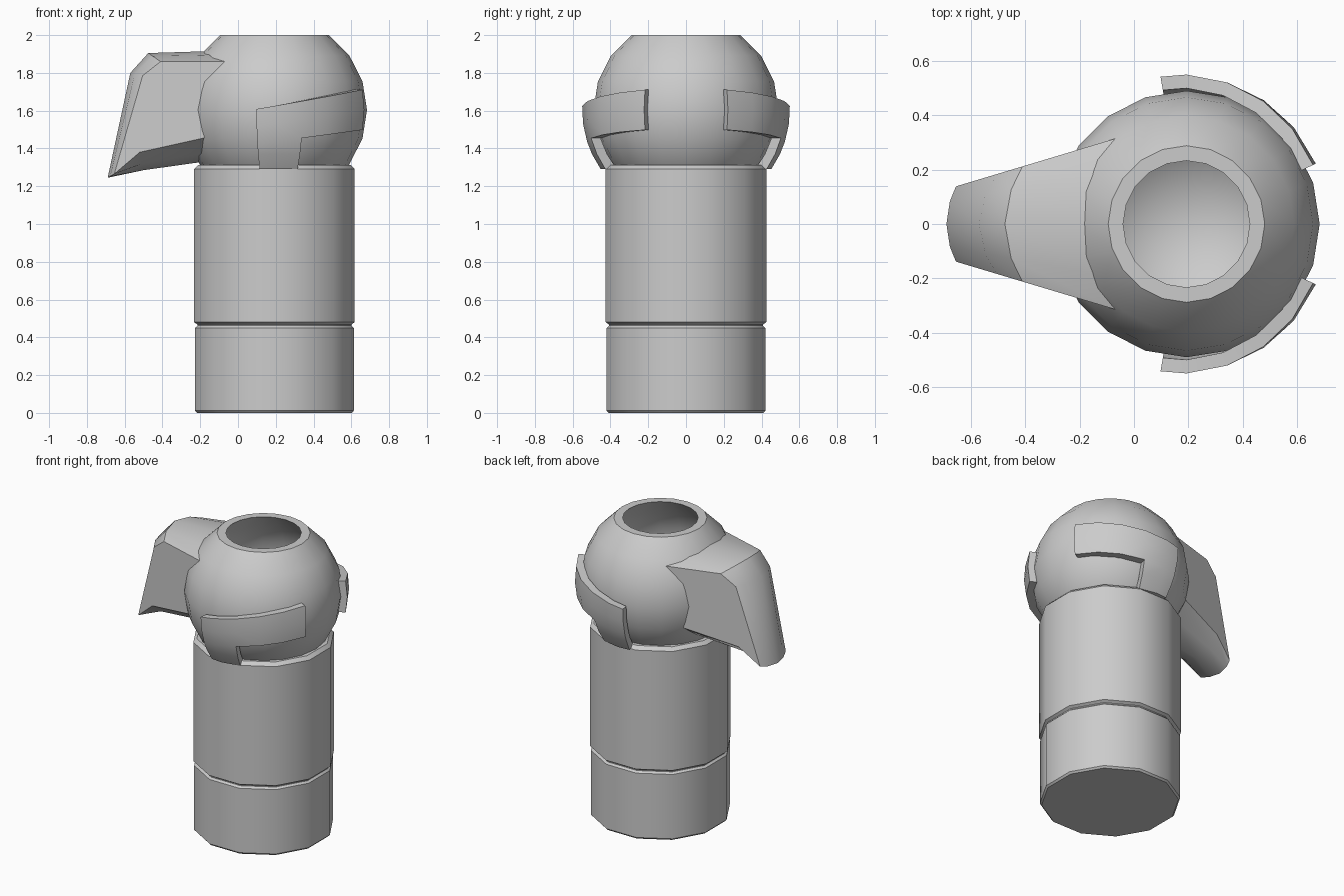
import bpy, bmesh
from math import sin, cos, radians, sqrt, pi

cube = bpy.data.objects.get("Cube")
if cube:
    bpy.data.objects.remove(cube, do_unlink=True)

AXIS_X, BALL_Z, BALL_R = 0.193, 1.604, 0.49

grey = bpy.data.materials.new("plain grey")
grey.use_nodes = True
grey.diffuse_color = (0.6, 0.6, 0.6, 1)
grey.node_tree.nodes["Principled BSDF"].inputs["Base Color"].default_value = (0.6, 0.6, 0.6, 1)


def finish(bm, name, angle=40):
    bmesh.ops.remove_doubles(bm, verts=bm.verts, dist=1e-5)
    bmesh.ops.recalc_face_normals(bm, faces=bm.faces)
    mesh = bpy.data.meshes.new(name)
    bm.to_mesh(mesh)
    bm.free()
    obj = bpy.data.objects.new(name, mesh)
    bpy.context.collection.objects.link(obj)
    mesh.materials.append(grey)
    bpy.ops.object.select_all(action='DESELECT')
    obj.select_set(True)
    bpy.context.view_layer.objects.active = obj
    bpy.ops.object.shade_smooth_by_angle(angle=radians(angle))
    return obj


def skin(bm, rows, closed=False):
    """Join rows of points with quads; returns the vertex rows."""
    vs = [[bm.verts.new(p) for p in row] for row in rows]
    for a, b in zip(vs, vs[1:]):
        n = len(a)
        for i in range(n if closed else n - 1):
            j = (i + 1) % n
            bm.faces.new((a[i], a[j], b[j], b[i]))
    return vs


def turned(name, profile, sides, offset=0.0, cap_bottom=False, angle=40):
    """Revolve (radius, height) pairs about the upright axis."""
    bm = bmesh.new()
    turns = [offset + 2 * pi * i / sides for i in range(sides)]
    rows = [[(AXIS_X + r * cos(t), r * sin(t), z) for t in turns] for r, z in profile]
    vs = skin(bm, rows, closed=True)
    if cap_bottom:
        bm.faces.new(vs[0])
    bmesh.ops.dissolve_degenerate(bm, dist=1e-5, edges=bm.edges)
    return finish(bm, name, angle)


# Neck: twelve-sided tube with a groove and small bevels
turned("neck_base", [(0.424, 0), (0.435, 0.012), (0.435, 0.45), (0.422, 0.462),
                     (0.422, 0.468), (0.44, 0.48), (0.44, 1.29), (0.418, 1.312),
                     (0.385, 1.312)], 12, radians(15), cap_bottom=True)

# Hollow ball with an open, flat-rimmed top
ball = [(BALL_R * cos(radians(a)), BALL_Z + BALL_R * sin(radians(a)))
        for a in range(-90, 55, 18)]
inner = BALL_R - 0.045
ball.append((0.233, ball[-1][1]))
ball += [(inner * cos(radians(a)), BALL_Z + inner * sin(radians(a)))
         for a in range(36, -91, -18)]
turned("hollow_ball", ball, 20)

# Beak: side and centre outlines in (x, z), blended across the width
centre_line = [(-0.15, 1.915), (-0.475, 1.905), (-0.57, 1.80), (-0.69, 1.245),
               (-0.5, 1.285), (-0.18, 1.33), (-0.27, 1.62)]
side_line = [(-0.07, 1.86), (-0.41, 1.86), (-0.505, 1.785), (-0.655, 1.265),
             (-0.52, 1.38), (-0.16, 1.46), (-0.19, 1.64)]
bm = bmesh.new()
rows = []
for t in (-1, -0.6, 0, 0.6, 1):
    row = []
    for (cx, cz), (sx, sz) in zip(centre_line, side_line):
        x, z = cx + (sx - cx) * t * t, cz + (sz - cz) * t * t
        row.append((x, t * (0.335 + 0.3 * sx), z))
    rows.append(row)
vs = skin(bm, rows, closed=True)
bm.faces.new(vs[0])
bm.faces.new(vs[-1])
finish(bm, "beak", 35)


# Curved L-shaped plates hugging the ball on the front and the back
def side_plate(name, side):
    bm = bmesh.new()

    def point(a, z, shell):
        reach = 0.55 - 0.025 * max(a, 0) / 65 - shell
        r = sqrt(reach ** 2 - (z - BALL_Z) ** 2)
        return (AXIS_X + r * sin(radians(a)), side * r * cos(radians(a)), z)

    angles = (-10, 0, 16, 32, 48, 65)
    outer, under = {}, {}
    for i, a in enumerate(angles):
        s = sin(radians(a))
        top, low = 1.625 + 0.095 * s, 1.435 + 0.07 * s
        heights = [top, (top + low) / 2, low]
        if i < 3:
            heights += [1.37, 1.29]
        for j, z in enumerate(heights):
            outer[i, j] = bm.verts.new(point(a, z, 0))
            under[i, j] = bm.verts.new(point(a, z, 0.05))
    cells = {(i, j) for i in range(5) for j in range(4) if j < 2 or i < 2}
    for i, j in cells:
        ring = [(i, j), (i + 1, j), (i + 1, j + 1), (i, j + 1)]
        for layer in (outer, under):
            bm.faces.new([layer[k] for k in ring])
        # Close the rim wherever no neighbouring cell exists
        near = [(i, j - 1), (i + 1, j), (i, j + 1), (i - 1, j)]
        for k, cell in enumerate(near):
            if cell not in cells:
                p, q = ring[k], ring[(k + 1) % 4]
                bm.faces.new((outer[p], outer[q], under[q], under[p]))
    finish(bm, name)


side_plate("front_side_plate", -1)
side_plate("back_side_plate", 1)
